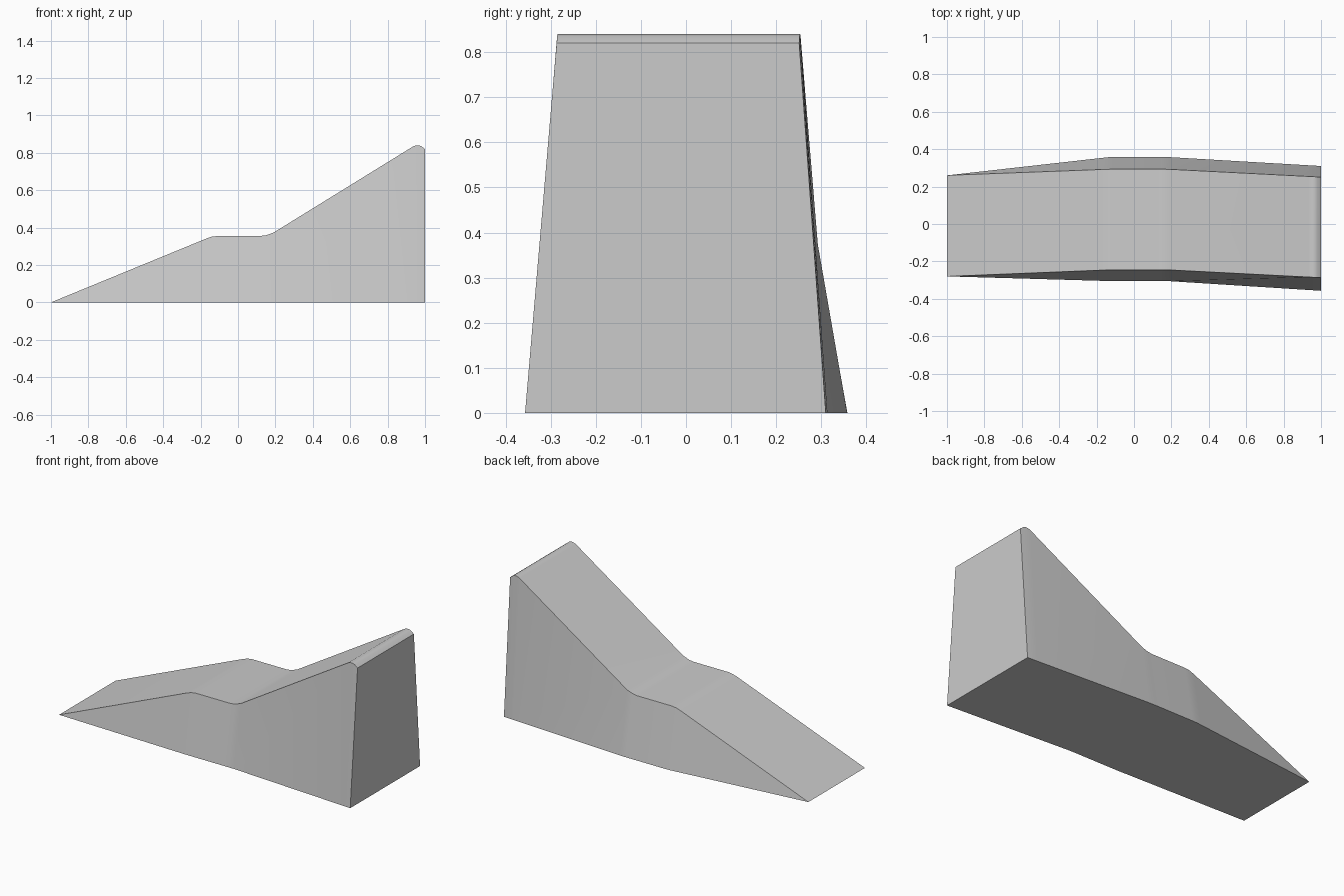
import bpy
import bmesh
import math

cube = bpy.data.objects.get("Cube")
if cube:
    bpy.data.objects.remove(cube, do_unlink=True)

grey = bpy.data.materials.new("plain_grey")
grey.use_nodes = True
colour = (0.6, 0.6, 0.6, 1)
grey.diffuse_color = colour
grey.node_tree.nodes["Principled BSDF"].inputs["Base Color"].default_value = colour

# Ridge profile: x, z
profile = [(-0.17, 0.341), (-0.14, 0.351), (-0.11, 0.355), (0.12, 0.355),
           (0.15, 0.359), (0.19, 0.373), (0.935, 0.833), (0.95, 0.839),
           (0.965, 0.84), (0.98, 0.835), (1, 0.82)]

# Plan edges: x, front y, back y
top_plan = [(-1, -0.28, 0.26), (-0.13, -0.245, 0.293),
            (0.18, -0.245, 0.293), (1, -0.287, 0.251)]
base_plan = [(-1, -0.28, 0.26), (-0.13, -0.305, 0.358),
             (0.18, -0.305, 0.358), (1, -0.357, 0.31)]


def edges_at(plan, x):
    """Front and back y of a plan outline at x."""
    for a, b in zip(plan, plan[1:]):
        if x <= b[0]:
            t = (x - a[0]) / (b[0] - a[0])
            return [a[i] + (b[i] - a[i]) * t for i in (1, 2)]


bm = bmesh.new()

# Thin toe edge, then a four-cornered section at each profile point
toe = [bm.verts.new((-1, y, 0)) for y in edges_at(base_plan, -1)]
previous = [toe[0], toe[0], toe[1], toe[1]]
for x, z in profile:
    bf, bb = edges_at(base_plan, x)
    tf, tb = edges_at(top_plan, x)
    section = [bm.verts.new(p) for p in
               ((x, bf, 0), (x, tf, z), (x, tb, z), (x, bb, 0))]
    for i in range(4):
        j = (i + 1) % 4
        ring = [previous[i], previous[j], section[j], section[i]]
        bm.faces.new(list(dict.fromkeys(ring)))
    previous = section
bm.faces.new(previous)
bmesh.ops.recalc_face_normals(bm, faces=bm.faces)

mesh = bpy.data.meshes.new("ramp")
bm.to_mesh(mesh)
bm.free()
mesh.materials.append(grey)
ramp = bpy.data.objects.new("ramp", mesh)
bpy.context.collection.objects.link(ramp)
bpy.context.view_layer.objects.active = ramp
ramp.select_set(True)
bpy.ops.object.shade_smooth_by_angle(angle=math.radians(30))
